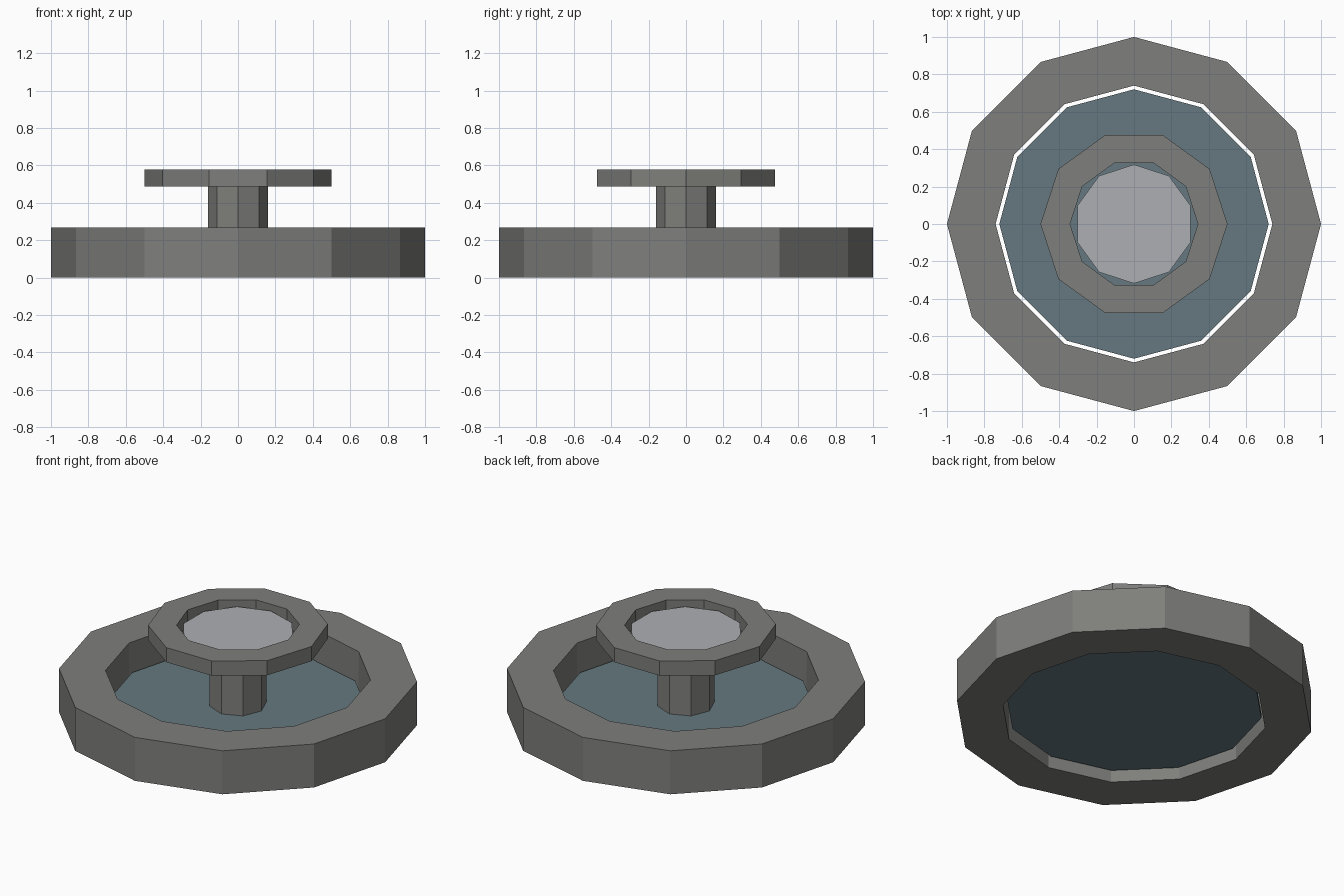
import bpy, bmesh
from math import cos, sin, pi, radians

if "Cube" in bpy.data.objects:
    bpy.data.objects.remove(bpy.data.objects["Cube"])


def material(name, rgb):
    m = bpy.data.materials.new(name)
    m.diffuse_color = (*rgb, 1)
    m.use_nodes = True
    m.node_tree.nodes["Principled BSDF"].inputs["Base Color"].default_value = m.diffuse_color
    return m


def finish(name, bm, mat):
    bmesh.ops.recalc_face_normals(bm, faces=bm.faces)
    me = bpy.data.meshes.new(name)
    bm.to_mesh(me)
    bm.free()
    me.materials.append(mat)
    ob = bpy.data.objects.new(name, me)
    bpy.context.collection.objects.link(ob)
    return ob


def loop(bm, r, z, n, turn):
    return [bm.verts.new((r * cos(turn + 2 * pi * i / n),
                          r * sin(turn + 2 * pi * i / n), z)) for i in range(n)]


def ring(name, n, r_out, r_in, z0, z1, mat):
    bm = bmesh.new()
    profile = [(r_out, z0), (r_out, z1), (r_in, z1), (r_in, z0)]
    loops = [loop(bm, r, z, n, 0) for r, z in profile]
    for k in range(4):
        a, b = loops[k], loops[(k + 1) % 4]
        for i in range(n):
            j = (i + 1) % n
            bm.faces.new((a[i], a[j], b[j], b[i]))
    return finish(name, bm, mat)


def prism(name, n, r, z0, z1, mat, turn=0.0):
    bm = bmesh.new()
    a, b = loop(bm, r, z0, n, turn), loop(bm, r, z1, n, turn)
    bm.faces.new(a[::-1])
    bm.faces.new(b)
    for i in range(n):
        j = (i + 1) % n
        bm.faces.new((a[i], a[j], b[j], b[i]))
    return finish(name, bm, mat)


stone = material("stone", (0.21, 0.21, 0.20))
water = material("water", (0.13, 0.19, 0.215))
pale = material("pale_water", (0.42, 0.43, 0.45))

# Lower pool: twelve-sided wall with a sheet of water inside
ring("pool_wall", 12, 1.0, 0.74, 0.0, 0.267, stone)
prism("pool_water", 12, 0.72, 0.063, 0.09, water)

# Octagonal pillar
prism("pillar", 8, 0.16, 0.07, 0.513, stone)

# Upper bowl: ten-sided rim with a rotated pale water disc
ring("bowl_rim", 10, 0.5, 0.342, 0.487, 0.577, stone)
prism("bowl_water", 10, 0.318, 0.513, 0.54, pale, radians(18))
